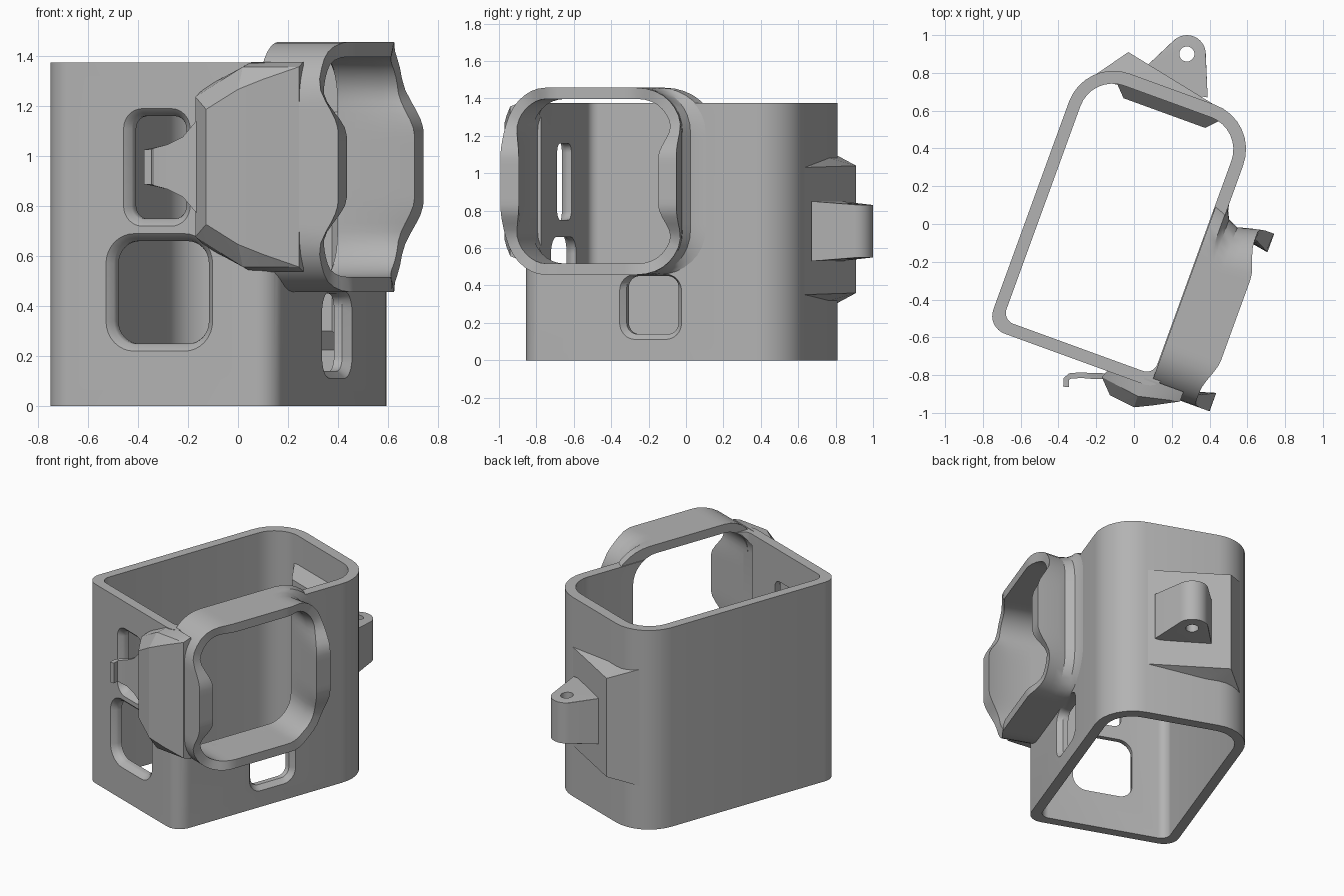
import bpy, bmesh, math

cube = bpy.data.objects.get("Cube")
if cube:
    bpy.data.objects.remove(cube, do_unlink=True)

TURN = math.radians(-20)        # the sleeve is turned in plan
H = 1.375                       # sleeve height
MID_V, MID_Z = -0.295, 0.957    # centre of the hood

grey = bpy.data.materials.new("grey_plastic")
grey.use_nodes = True
grey.diffuse_color = (0.45, 0.45, 0.45, 1)
grey.node_tree.nodes["Principled BSDF"].inputs["Base Color"].default_value = (0.45, 0.45, 0.45, 1)
parts = []


def finish(name, bm, turned=True, keep=True):
    bmesh.ops.recalc_face_normals(bm, faces=bm.faces)
    me = bpy.data.meshes.new(name)
    bm.to_mesh(me)
    bm.free()
    ob = bpy.data.objects.new(name, me)
    bpy.context.collection.objects.link(ob)
    me.materials.append(grey)
    if turned:
        ob.rotation_euler.z = TURN
    if keep:
        parts.append(ob)
    else:
        ob.hide_render = True
    return ob


def rounded(a0, a1, b0, b1, radii, seg=8, div=0):
    """Rounded rectangle; radii start at the low corner, counter-clockwise."""
    corners = [(a0, b0, 1, 1), (a1, b0, -1, 1), (a1, b1, -1, -1), (a0, b1, 1, -1)]
    arcs = []
    for k, ((a, b, sa, sb), r) in enumerate(zip(corners, radii)):
        arcs.append([(a + sa * r + r * math.cos(t), b + sb * r + r * math.sin(t))
                     for t in (math.pi * (1 + k / 2 + i / seg / 2) for i in range(seg + 1))])
    pts = []
    for k, arc in enumerate(arcs):
        pts += arc
        (p, q), (r, s) = arc[-1], arcs[(k + 1) % 4][0]
        pts += [(p + (r - p) * i / (div + 1), q + (s - q) * i / (div + 1)) for i in range(1, div + 1)]
    return pts


def loft(name, rings, cyclic=False, **kw):
    bm = bmesh.new()
    vs = [[bm.verts.new(p) for p in ring] for ring in rings]
    n = len(vs[0])
    for k in range(len(vs) if cyclic else len(vs) - 1):
        lo, hi = vs[k], vs[(k + 1) % len(vs)]
        for i in range(n):
            j = (i + 1) % n
            bm.faces.new((lo[i], lo[j], hi[j], hi[i]))
    if not cyclic:
        bm.faces.new(vs[0])
        bm.faces.new(vs[-1])
    return finish(name, bm, **kw)


def hull(name, pts, **kw):
    bm = bmesh.new()
    for p in pts:
        bm.verts.new(p)
    res = bmesh.ops.convex_hull(bm, input=bm.verts)
    junk = [v for v in res["geom_interior"] if isinstance(v, bmesh.types.BMVert)]
    bmesh.ops.delete(bm, geom=junk, context="VERTS")
    return finish(name, bm, **kw)


def cut(ob, cutter):
    m = ob.modifiers.new("cut", "BOOLEAN")
    m.operation, m.solver, m.object = "DIFFERENCE", "EXACT", cutter
    bpy.context.view_layer.update()
    with bpy.context.temp_override(object=ob, active_object=ob):
        bpy.ops.object.modifier_apply(modifier=m.name)
    bpy.data.objects.remove(cutter, do_unlink=True)


# Sleeve: open rounded tube
outer = rounded(-0.545, 0.437, -0.78, 0.74, (0.1, 0.1, 0.25, 0.25))
inner = rounded(-0.48, 0.37, -0.715, 0.67, (0.06, 0.06, 0.18, 0.18))
sleeve = loft("sleeve", [[(u, v, z) for u, v in ring] for ring, z in
                         ((outer, 0), (outer, H), (inner, H), (inner, 0))], cyclic=True)

# Front openings with chamfered outer rims
for u0, u1, z0, z1, r in ((-0.173, 0.05, 0.75, 1.16, 0.05), (-0.248, 0.146, 0.25, 0.66, 0.09)):
    rings = []
    for v, g in ((-0.85, 0.1), (-0.755, 0.005), (-0.74, 0), (-0.6, 0)):
        rings.append([(u, v, z) for u, z in rounded(u0 - g, u1 + g, z0 - g, z1 + g, [r + g] * 4)])
    cut(sleeve, loft("front_cutter", rings, keep=False))

# Side opening below the hood, and the large lens opening
rings = []
for u, g in ((0.3, 0), (0.405, 0), (0.5, 0.085)):
    rings.append([(u, v, z) for v, z in rounded(-0.19 - g, 0.105 + g, 0.14 - g, 0.45 + g / 3, [0.06 + g] * 4)])
cut(sleeve, loft("side_cutter", rings, keep=False))
w = 0.44
window = rounded(MID_V - w, MID_V + w, MID_Z - w, MID_Z + w, [0.17] * 4)
cut(sleeve, loft("lens_cutter", [[(u, v, z) for v, z in window] for u in (0.3, 0.6)], keep=False))


# Hood: flared neck and a scalloped rim with four lobes
def clamp(x):
    x = max(0, min(1, x))
    return x * x * (3 - 2 * x)


def hood_ring(u, half, flare=0.0, rim=False):
    ring = []
    for a, b in rounded(-half, half, -half, half, [0.24 - (0.5 - half)] * 4, 8, 14):
        side = clamp((0.7 - abs(b) / half) / 0.42) if abs(a) > abs(b) else 0
        top = clamp((0.85 - abs(a) / half) / 0.4) if abs(b) > abs(a) else 0
        x = u
        if rim:
            x += 0.085 * side + 0.05 * top
            if half < 0.47:
                a *= 1 - 0.1 * side
        if a > 0:
            a *= 1 + flare / half
        ring.append((x, MID_V + a, MID_Z + b))
    return ring


hood = loft("hood", [hood_ring(0.375, 0.5, 0.1), hood_ring(0.435, 0.5, 0.075), hood_ring(0.445, 0.5, 0.03),
                     hood_ring(0.465, 0.5, -0.01), hood_ring(0.52, 0.5, -0.035), hood_ring(0.57, 0.5, -0.02),
                     hood_ring(0.63, 0.5, 0, True), hood_ring(0.63, 0.44, 0, True),
                     hood_ring(0.57, 0.44, -0.02), hood_ring(0.375, 0.44)], cyclic=True)

# Cheek: faceted bulge wrapping the front corner
sections = ((0.117, -0.82, 0.28), (0.14, -0.76, 0.32), (0.19, -0.895, 0.23), (0.332, -0.912, 0.31),
            (0.33, -0.85, 0.4), (0.33, -0.745, 0.42), (0.422, -0.868, 0.35), (0.55, -0.80, 0.4), (0.55, -0.745, 0.42))
hull("cheek", [(u, v, MID_Z + s * h) for u, v, h in sections for s in (-1, 1)])

# Latch hook: tapering tongue with a curled tip
path = ((-0.1, -0.81, 0.22), (-0.17, -0.805, 0.18), (-0.22, -0.805, 0.12), (-0.28, -0.8, 0.09),
        (-0.34, -0.805, 0.075), (-0.358, -0.82, 0.07), (-0.36, -0.862, 0.07))
rings = []
for i, (x, y, h) in enumerate(path):
    (x0, y0, _), (x1, y1, _) = path[max(i - 1, 0)], path[min(i + 1, len(path) - 1)]
    d = math.hypot(x1 - x0, y1 - y0)
    nx, ny = -(y1 - y0) / d * 0.015, (x1 - x0) / d * 0.015
    rings.append([(x + s * nx, y + s * ny, MID_Z + t * h) for s, t in ((-1, -1), (1, -1), (1, 1), (-1, 1))])
loft("latch_hook", rings, turned=False)

# Back wedge and the inner pad behind it
wedge = ((-0.03, 0.91, 0.36, 1.04), (-0.22, 0.78, 0.29, 1.11), (0.46, 0.61, 0.35, 1.03),
         (0.1, 0.7, 0.3, 1.1), (-0.1, 0.74, 0.29, 1.11))
hull("back_wedge", [(x, y, z) for x, y, *zs in wedge for z in zs], turned=False)
hull("inner_pad", [(u, v, z) for u, v, z0, z1 in ((-0.36, 0.69, 0.2, 1.2), (0.26, 0.69, 0.2, 1.2),
                                                  (-0.28, 0.607, 0.3, 1.1), (0.18, 0.607, 0.3, 1.1))
                   for z in (z0, z1)])

# Mounting lug with a vertical hole
def circle(r, z, n=32):
    return [(0.28 + r * math.cos(2 * math.pi * i / n), 0.9 + r * math.sin(2 * math.pi * i / n), z) for i in range(n)]


neck = [(x, y, z) for x, y in ((0.06, 0.83), (0.39, 0.67), (0.2, 0.7)) for z in (0.53, 0.85)]
lug = hull("mounting_lug", circle(0.1, 0.55) + circle(0.1, 0.83) + neck, turned=False)
cut(lug, loft("lug_cutter", [circle(0.04, 0.4), circle(0.04, 1.0)], turned=False, keep=False))

# Smooth rounded areas, keep edges crisp
bpy.ops.object.select_all(action="DESELECT")
for ob in parts:
    ob.select_set(True)
bpy.context.view_layer.objects.active = sleeve
bpy.ops.object.shade_smooth_by_angle(angle=math.radians(28))
